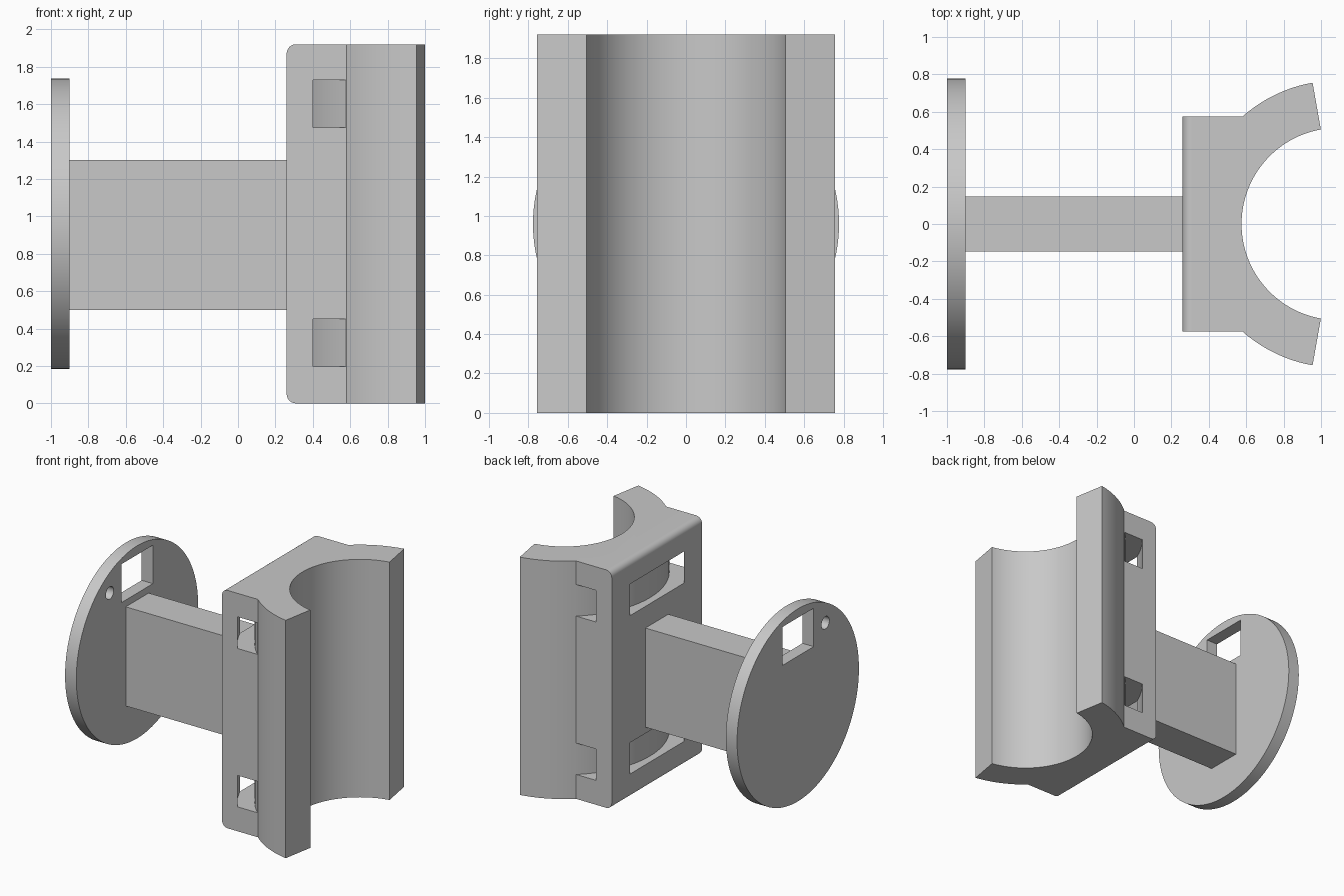
import bpy, bmesh
from math import sin, cos, asin, radians, pi
from mathutils import Matrix

cube = bpy.data.objects.get("Cube")
if cube:
    bpy.data.objects.remove(cube, do_unlink=True)

grey = bpy.data.materials.new("plain grey")
grey.use_nodes = True
grey.diffuse_color = (0.58, 0.58, 0.58, 1)
grey.node_tree.nodes["Principled BSDF"].inputs["Base Color"].default_value = grey.diffuse_color

HEIGHT = 1.92
MID = HEIGHT / 2
AXIS_X = 1.088        # axis of the tube the saddle grips
R_IN, R_OUT = 0.513, 0.767
BACK_X, HALF_W = 0.26, 0.575


def make(name, bm):
    bmesh.ops.recalc_face_normals(bm, faces=bm.faces)
    mesh = bpy.data.meshes.new(name)
    bm.to_mesh(mesh)
    bm.free()
    mesh.materials.append(grey)
    obj = bpy.data.objects.new(name, mesh)
    bpy.context.collection.objects.link(obj)
    return obj


def activate(obj):
    bpy.ops.object.select_all(action='DESELECT')
    obj.select_set(True)
    bpy.context.view_layer.objects.active = obj


def box(name, lo, hi):
    bm = bmesh.new()
    bmesh.ops.create_cube(bm, size=1)
    for v in bm.verts:
        v.co = [a + (b - a) * (c + 0.5) for a, b, c in zip(lo, hi, v.co)]
    return make(name, bm)


def x_cylinder(name, r, x0, x1, y, z, sides):
    bm = bmesh.new()
    bmesh.ops.create_cone(bm, cap_ends=True, segments=sides, radius1=r, radius2=r, depth=x1 - x0)
    turn = Matrix.Rotation(pi / 2, 4, 'Y')
    bm.transform(Matrix.Translation(((x0 + x1) / 2, y, z)) @ turn)
    return make(name, bm)


def prism(points, z0, z1):
    bm = bmesh.new()
    face = bm.faces.new([bm.verts.new((x, y, z0)) for x, y in points])
    top = bmesh.ops.extrude_face_region(bm, geom=[face])["geom"]
    bmesh.ops.translate(bm, vec=(0, 0, z1 - z0),
                        verts=[g for g in top if isinstance(g, bmesh.types.BMVert)])
    return bm


def arc(r, a0, a1, n):
    """Points about the tube axis, angles measured from -x towards +y."""
    steps = [a0 + (a1 - a0) * i / n for i in range(n + 1)]
    return [(AXIS_X - r * cos(a), r * sin(a)) for a in steps]


def cut(obj, cutter):
    cutter.hide_render = True
    mod = obj.modifiers.new("cut", 'BOOLEAN')
    mod.operation = 'DIFFERENCE'
    mod.solver = 'EXACT'
    mod.object = cutter
    activate(obj)
    bpy.ops.object.modifier_apply(modifier=mod.name)
    bpy.data.objects.remove(cutter, do_unlink=True)


def smooth(obj):
    activate(obj)
    bpy.ops.object.shade_smooth_by_angle(angle=radians(30))
    mod = obj.modifiers.new("normals", 'WEIGHTED_NORMAL')
    mod.keep_sharp = True


# Saddle: block with two curved lips, back edges rounded top and bottom
corner = asin(HALF_W / R_OUT)
tip = radians(80)
profile = [(BACK_X, -HALF_W), *arc(R_OUT, -corner, -tip, 16), *arc(R_IN, -tip, tip, 64),
           *arc(R_OUT, tip, corner, 16), (BACK_X, HALF_W)]
bm = prism(profile, 0, HEIGHT)
back = [e for e in bm.edges if all(abs(v.co.x - BACK_X) < 1e-4 for v in e.verts)
        and abs(e.verts[0].co.z - e.verts[1].co.z) < 1e-4]
bmesh.ops.bevel(bm, geom=back, offset=0.05, segments=6, profile=0.5, affect='EDGES')
saddle = make("saddle", bm)

# Two curved strap slots running behind the saddle
sweep = corner + radians(3)
ring = arc(R_OUT + 0.002, -sweep, sweep, 48) + arc(0.897, sweep, -sweep, 48)
for z0, z1 in ((0.197, 0.45), (1.475, 1.73)):
    cut(saddle, make("slot_cutter", prism(ring, z0, z1)))
smooth(saddle)

# Arm joining saddle and mounting disc
box("arm", (-0.93, -0.146, 0.5), (0.28, 0.146, 1.3))

# Mounting disc with a square window and two screw holes
disc = x_cylinder("mounting_disc", 0.777, -1, -0.9, 0, MID, 128)
cut(disc, box("window_cutter", (-1.1, -0.2, MID + 0.395), (-0.8, 0.2, MID + 0.705)))
for y, dz in ((-0.35, 0.53), (0.42, -0.42)):
    cut(disc, x_cylinder("hole_cutter", 0.05, -1.1, -0.8, y, MID + dz, 32))
smooth(disc)
